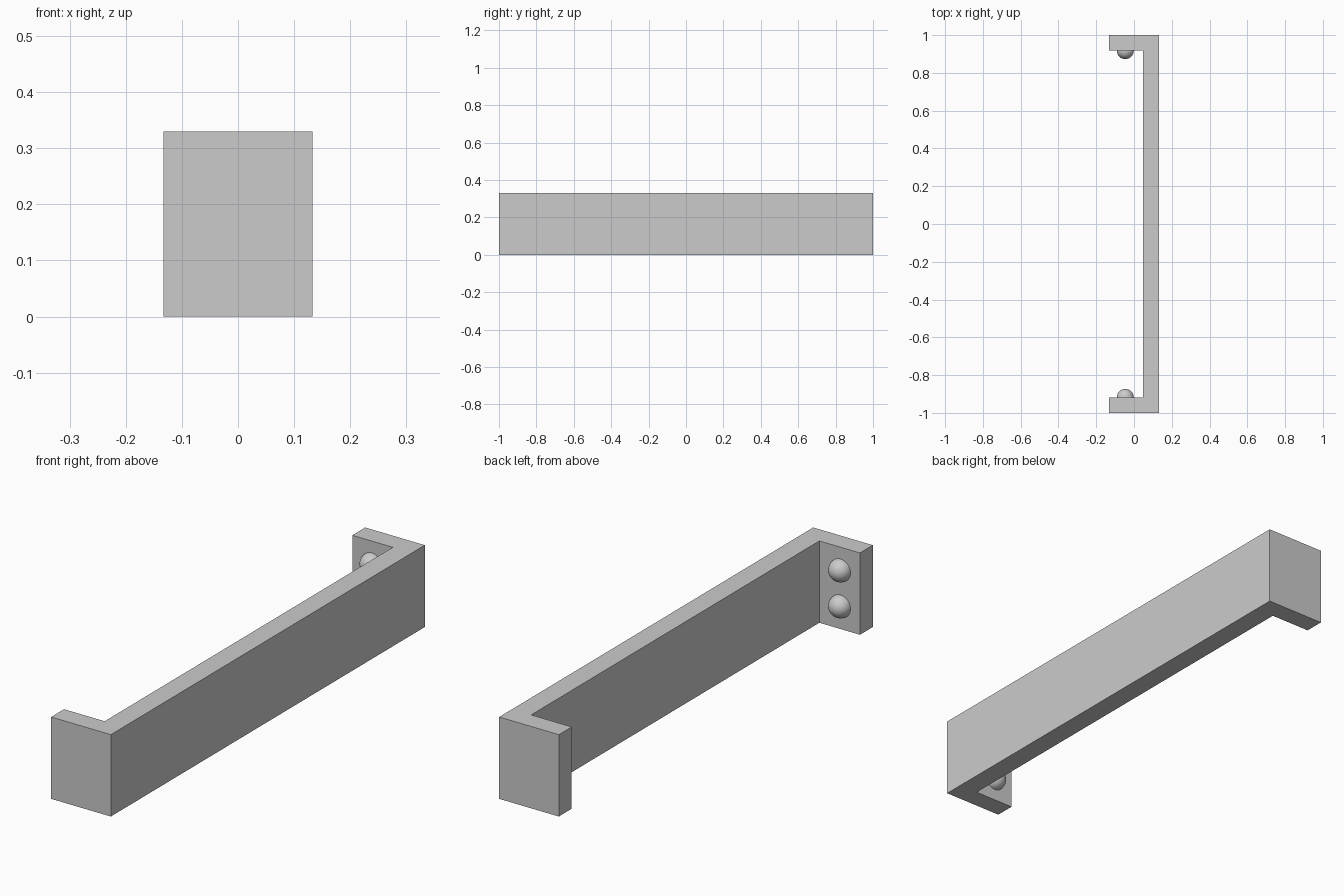
import bpy, bmesh
from math import radians, pi
from mathutils import Matrix

cube = bpy.data.objects.get("Cube")
if cube:
    bpy.data.objects.remove(cube, do_unlink=True)

HALF_X, HALF_Y, HEIGHT = 0.133, 1.0, 0.33
WALL_X, FLANGE_Y = 0.048, 0.918
STUD_X, STUD_R, STUD_GAP = -0.046, 0.045, 0.0725

grey = bpy.data.materials.new("plain grey")
grey.use_nodes = True
grey.diffuse_color = (0.6, 0.6, 0.6, 1)
grey.node_tree.nodes["Principled BSDF"].inputs["Base Color"].default_value = grey.diffuse_color


def add_object(name, bm):
    bmesh.ops.recalc_face_normals(bm, faces=bm.faces)
    mesh = bpy.data.meshes.new(name)
    bm.to_mesh(mesh)
    bm.free()
    mesh.materials.append(grey)
    obj = bpy.data.objects.new(name, mesh)
    bpy.context.collection.objects.link(obj)
    return obj


# Channel bracket: a C profile extruded upward
half = [(-HALF_X, FLANGE_Y), (-HALF_X, HALF_Y), (HALF_X, HALF_Y)]
profile = [(WALL_X, FLANGE_Y)] + half
profile += [(x, -y) for x, y in reversed(profile)]
bm = bmesh.new()
face = bm.faces.new([bm.verts.new((x, y, 0)) for x, y in profile])
top = bmesh.ops.extrude_face_region(bm, geom=[face])["geom"]
bmesh.ops.translate(bm, vec=(0, 0, HEIGHT),
                    verts=[v for v in top if isinstance(v, bmesh.types.BMVert)])
add_object("channel_bracket", bm)

# Domed studs: half spheres on the inner face of each flange
for end, side in (("front", -1), ("back", 1)):
    for level, offset in (("lower", -STUD_GAP), ("upper", STUD_GAP)):
        bm = bmesh.new()
        bmesh.ops.create_uvsphere(bm, u_segments=32, v_segments=16, radius=STUD_R)
        bmesh.ops.bisect_plane(bm, geom=bm.verts[:] + bm.edges[:] + bm.faces[:],
                               plane_co=(0, 0, 0), plane_no=(0, 0, 1), clear_inner=True)
        place = Matrix.Translation((STUD_X, side * FLANGE_Y, HEIGHT / 2 + offset))
        bm.transform(place @ Matrix.Rotation(side * pi / 2, 4, "X"))
        stud = add_object(f"{end}_{level}_stud", bm)
        bpy.ops.object.select_all(action="DESELECT")
        stud.select_set(True)
        bpy.context.view_layer.objects.active = stud
        bpy.ops.object.shade_smooth_by_angle(angle=radians(40))
